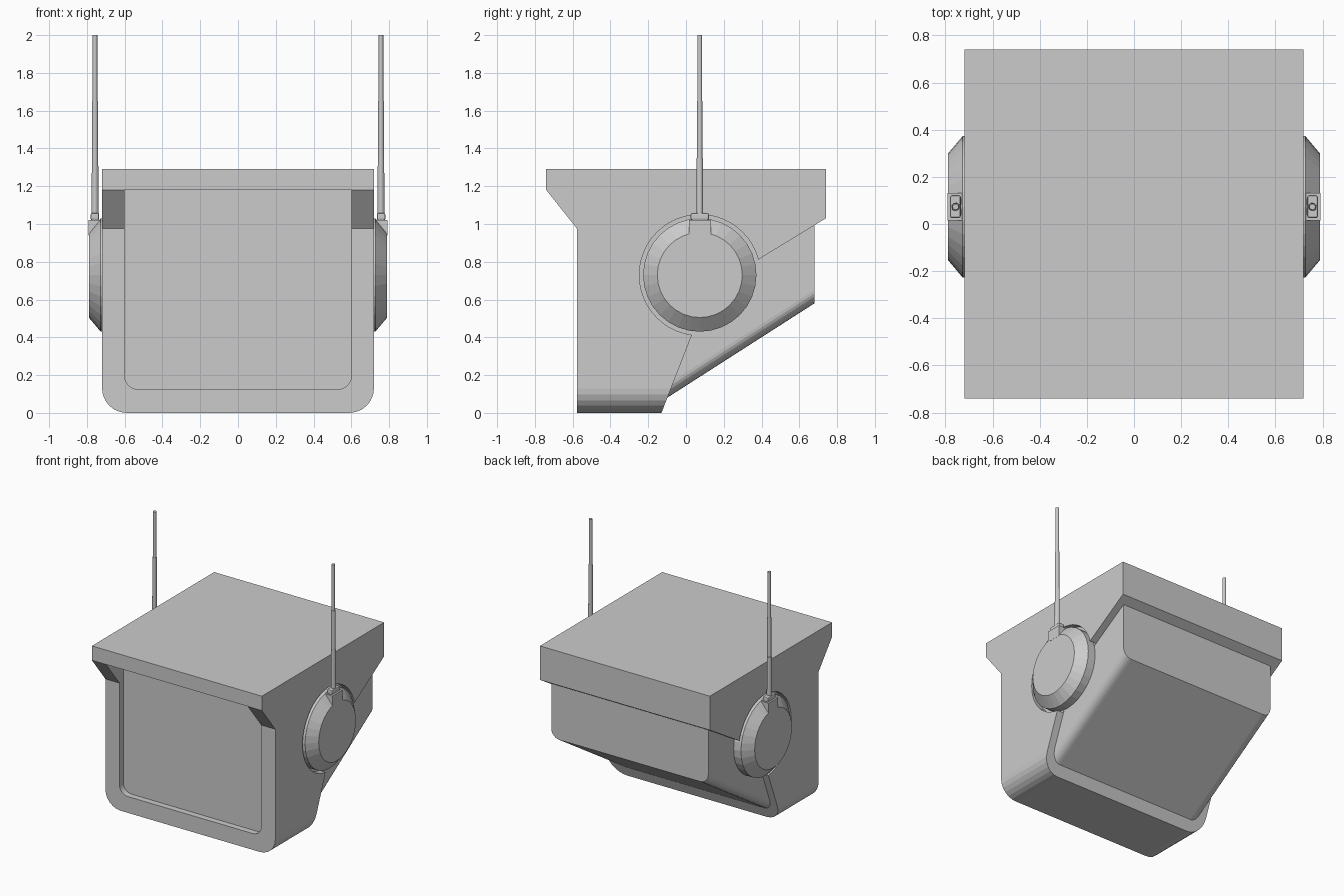
import bpy, bmesh, math

if "Cube" in bpy.data.objects:
    bpy.data.objects.remove(bpy.data.objects["Cube"])

EAR_Y, EAR_Z = 0.073, 0.73


def make(name, verts, faces):
    me = bpy.data.meshes.new(name)
    me.from_pydata(verts, [], faces)
    bm = bmesh.new()
    bm.from_mesh(me)
    bmesh.ops.recalc_face_normals(bm, faces=bm.faces)
    bm.to_mesh(me)
    bm.free()
    ob = bpy.data.objects.new(name, me)
    bpy.context.collection.objects.link(ob)
    return ob


def loft(name, rings):
    """Join equal-length closed rings and cap both ends."""
    n = len(rings[0])
    faces = [tuple(range(n)), tuple(range((len(rings) - 1) * n, len(rings) * n))]
    for k in range(len(rings) - 1):
        for i in range(n):
            j = (i + 1) % n
            faces.append((k * n + i, k * n + j, (k + 1) * n + j, (k + 1) * n + i))
    return make(name, [v for r in rings for v in r], faces)


def u_shape(w, bottom, top, r, seg=6):
    """Front outline with two rounded lower corners, as (x, z) points."""
    pts = [(-w, top)]
    for cx, start in ((-w + r, 180), (w - r, 270)):
        for i in range(seg + 1):
            a = math.radians(start + 90 * i / seg)
            pts.append((cx + r * math.cos(a), bottom + r + r * math.sin(a)))
    return pts + [(w, top)]


def u_prism(name, pts, y0, y1):
    return loft(name, [[(x, y, z) for x, z in pts] for y in (y0, y1)])


def side_lathe(name, prof, seg):
    """Rings about the ear axis from (radius, x) pairs."""
    return loft(name, [[(x, EAR_Y + r * math.cos(2 * math.pi * i / seg),
                         EAR_Z + r * math.sin(2 * math.pi * i / seg)) for i in range(seg)]
                       for r, x in prof])


def box(name, x0, x1, y0, y1, z0, z1):
    return loft(name, [[(x0, y0, z), (x1, y0, z), (x1, y1, z), (x0, y1, z)] for z in (z0, z1)])


def apply(ob, mod):
    with bpy.context.temp_override(object=ob, active_object=ob, selected_objects=[ob]):
        bpy.ops.object.modifier_apply(modifier=mod.name)


def mirror(ob):
    m = ob.modifiers.new("mirror", 'MIRROR')
    m.use_mirror_merge = False
    apply(ob, m)
    return ob


def boolean(ob, cutter, op):
    m = ob.modifiers.new("cut", 'BOOLEAN')
    m.operation, m.solver, m.object = op, 'EXACT', cutter
    apply(ob, m)
    bpy.data.objects.remove(cutter)


# Outer shell: side profile crossed with the rounded front outline
side = [(-0.74, 1.29), (-0.74, 1.18), (-0.577, 0.975), (-0.577, 0), (-0.13, 0),
        (0.126, 0.655), (0.74, 1.03), (0.74, 1.29)]
shell = loft("outer_shell", [[(x, y, z) for y, z in side] for x in (-0.72, 0.72)])
boolean(shell, u_prism("outline_cutter", u_shape(0.7199, 0.0001, 1.4, 0.13), -1, 1), 'INTERSECT')

# Recessed front panel under the brow
boolean(shell, u_prism("panel_cutter", u_shape(0.6, 0.125, 1.18, 0.07), -0.9, -0.53), 'DIFFERENCE')

# Round ear sockets
for s in (1, -1):
    boolean(shell, side_lathe("socket_cutter", [(0.32, s * 0.668), (0.32, s * 0.9)], 48), 'DIFFERENCE')

# Inner body with sloping, round-edged underside
slope = (0.58 - 0.08) / (0.68 + 0.10)
rings = []
for y in (0.68, -0.16):
    rings.append([(x, y, z) for x, z in u_shape(0.665, 0.58 - slope * (0.68 - y), 1.1, 0.07)])
loft("inner_body", rings)

# Ear discs
mirror(side_lathe("ear_disc", [(0.30, 0.66), (0.30, 0.727), (0.225, 0.79)], 32))

# Antenna mounts
mirror(box("antenna_mount", 0.725, 0.791, 0.015, 0.132, 0.94, 1.022))
socket = box("antenna_socket", 0.735, 0.78, 0.025, 0.122, 1.02, 1.057)
bev = socket.modifiers.new("bevel", 'BEVEL')
bev.width, bev.segments = 0.008, 2
apply(socket, bev)
mirror(socket)

# Telescopic antennas
steps = [(0.018, 1.05), (0.017, 1.35), (0.015, 1.35), (0.015, 1.65), (0.013, 1.65), (0.013, 2.0)]
ant = loft("antenna", [[(0.757 + r * math.cos(i * math.pi / 6), EAR_Y + r * math.sin(i * math.pi / 6), z)
                        for i in range(12)] for r, z in steps])
mirror(ant)
